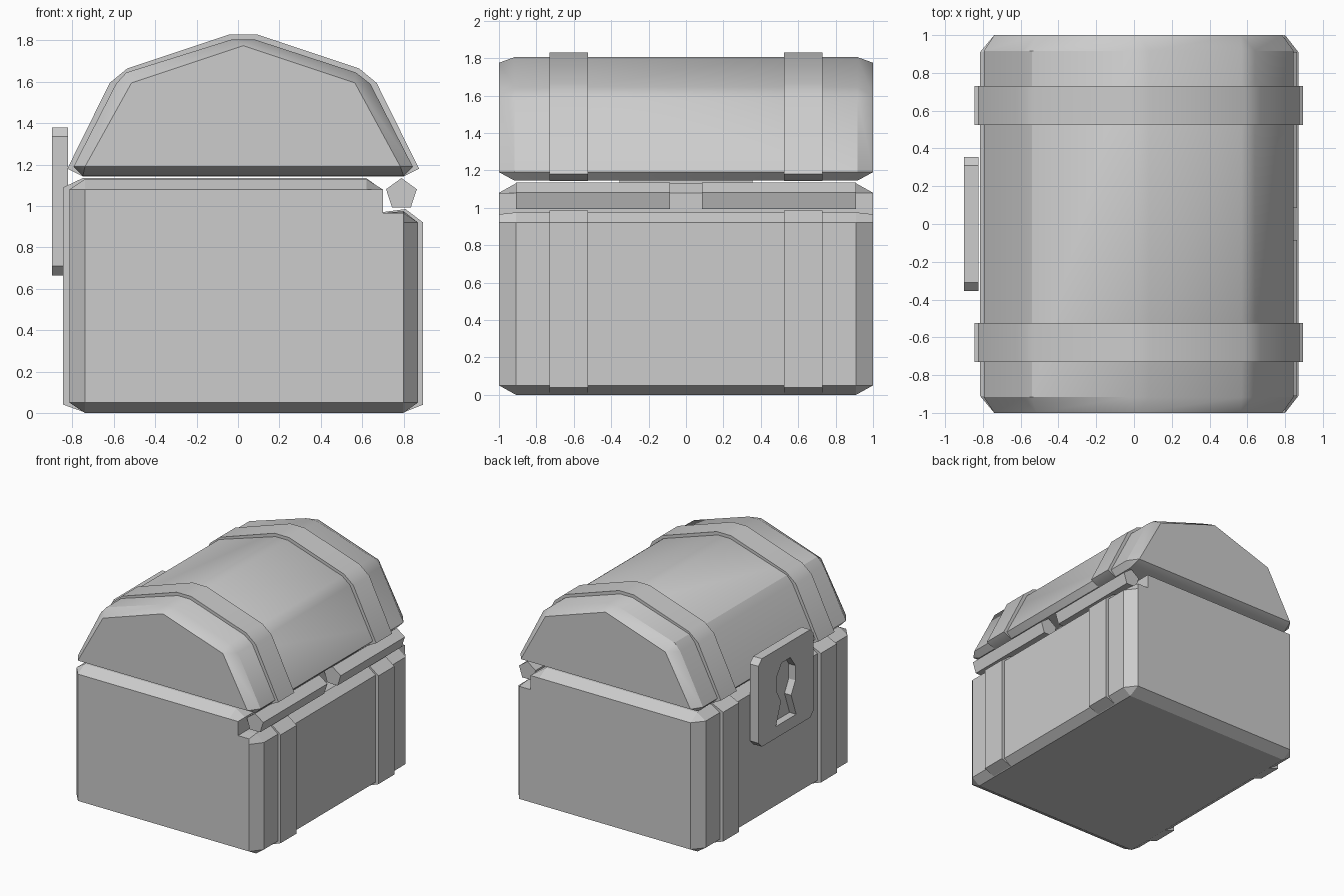
import bpy, bmesh, math

if "Cube" in bpy.data.objects:
    bpy.data.objects.remove(bpy.data.objects["Cube"])

grey = bpy.data.materials.new("chest_grey")
grey.diffuse_color = (0.604, 0.604, 0.604, 1)
grey.use_nodes = True
grey.node_tree.nodes["Principled BSDF"].inputs["Base Color"].default_value = grey.diffuse_color


def loft(name, rings, smooth=None):
    """Skin a list of (y, [(x, z), ...]) rings and cap both ends."""
    bm = bmesh.new()
    loops = [[bm.verts.new((x, y, z)) for x, z in pts] for y, pts in rings]
    n = len(loops[0])
    for a, b in zip(loops, loops[1:]):
        for i in range(n):
            j = (i + 1) % n
            bm.faces.new((a[i], a[j], b[j], b[i]))
    bm.faces.new(loops[0])
    bm.faces.new(loops[-1][::-1])
    bmesh.ops.remove_doubles(bm, verts=bm.verts, dist=0.0005)
    bmesh.ops.recalc_face_normals(bm, faces=bm.faces)
    mesh = bpy.data.meshes.new(name)
    bm.to_mesh(mesh)
    bm.free()
    mesh.materials.append(grey)
    obj = bpy.data.objects.new(name, mesh)
    bpy.context.collection.objects.link(obj)
    if smooth:
        bpy.ops.object.select_all(action='DESELECT')
        obj.select_set(True)
        bpy.context.view_layer.objects.active = obj
        bpy.ops.object.shade_smooth_by_angle(angle=math.radians(smooth))
    return obj


def chamfered(name, full, end, y, smooth=None):
    """Full section along the middle, narrowing to the end section at y = +-1."""
    return loft(name, [(-1, end), (-y, full), (y, full), (1, end)], smooth)


# Body with a notch for the hinge along the +x top edge
body = [(-0.74, 0), (-0.815, 0.05), (-0.815, 1.08), (-0.74, 1.13), (0.62, 1.13),
        (0.70, 1.08), (0.70, 0.965), (0.80, 0.975), (0.87, 0.92), (0.87, 0.05), (0.80, 0)]
body_end = [(-0.74, 0.05), (-0.74, 0.05), (-0.74, 1.08), (-0.74, 1.08), (0.62, 1.08),
            (0.70, 1.08), (0.70, 0.965), (0.80, 0.965), (0.80, 0.92), (0.80, 0.05), (0.80, 0.05)]
chamfered("chest_body", body, body_end, 0.91)

# Faceted lid, with its ridge and shoulders softened
lid = [(-0.75, 1.145), (-0.795, 1.19), (-0.59, 1.59), (-0.54, 1.645), (-0.03, 1.805),
       (0.08, 1.805), (0.57, 1.645), (0.64, 1.59), (0.845, 1.19), (0.80, 1.145)]
lid_end = [(-0.74, 1.19), (-0.74, 1.19), (-0.515, 1.595), (-0.515, 1.595), (0.025, 1.775),
           (0.025, 1.775), (0.565, 1.595), (0.565, 1.595), (0.785, 1.19), (0.785, 1.19)]
chamfered("chest_lid", lid, lid_end, 0.917, 30)

# Straps round the body and lid
body_strap = [(-0.74, 0.002), (-0.845, 0.04), (-0.845, 1.09), (-0.75, 1.135), (0.62, 1.135),
              (0.695, 1.08), (0.695, 0.97), (0.81, 0.985), (0.895, 0.92), (0.895, 0.04),
              (0.80, 0.002)]
lid_strap = [(-0.75, 1.143), (-0.825, 1.18), (-0.62, 1.595), (-0.535, 1.665), (-0.04, 1.83),
             (0.09, 1.83), (0.585, 1.665), (0.67, 1.595), (0.875, 1.18), (0.80, 1.143)]
for side, y0, y1 in (("front", -0.73, -0.525), ("back", 0.525, 0.73)):
    loft("body_strap_" + side, [(y0, body_strap), (y1, body_strap)])
    loft("lid_strap_" + side, [(y0, lid_strap), (y1, lid_strap)], 30)

# Five-sided hinge rods with a gap between them
rod = [(0.79 + 0.078 * math.sin(k * math.tau / 5), 1.057 + 0.078 * math.cos(k * math.tau / 5))
       for k in range(5)]
for side, y0, y1 in (("front", -0.91, -0.085), ("back", 0.085, 0.91)):
    loft("hinge_rod_" + side, [(y0, rod), (y1, rod)])


def plate(name, outline, x0, x1):
    """Extrude a (y, z) outline along x."""
    obj = loft(name, [(x0, outline), (x1, outline)])
    for v in obj.data.vertices:
        a, x, z = v.co
        v.co = (x, a, z)
    obj.data.flip_normals()
    return obj


# Lock plate with cut corners and a sunken keyhole
lock = [(-0.355, 0.71), (-0.31, 0.665), (0.31, 0.665), (0.355, 0.71),
        (0.355, 1.335), (0.31, 1.38), (-0.31, 1.38), (-0.355, 1.335)]
half = [(0.13, 0.76), (0.065, 0.94), (0.12, 1.04), (0.12, 1.16), (0.055, 1.25)]
keyhole = half + [(-y, z) for y, z in reversed(half)]
lock_plate = plate("lock_plate", lock, -0.90, -0.822)
cutter = plate("keyhole_cutter", keyhole, -1.0, -0.84)
cut = lock_plate.modifiers.new("keyhole", 'BOOLEAN')
cut.operation = 'DIFFERENCE'
cut.solver = 'EXACT'
cut.object = cutter
cutter.hide_render = True
cutter.hide_viewport = True
